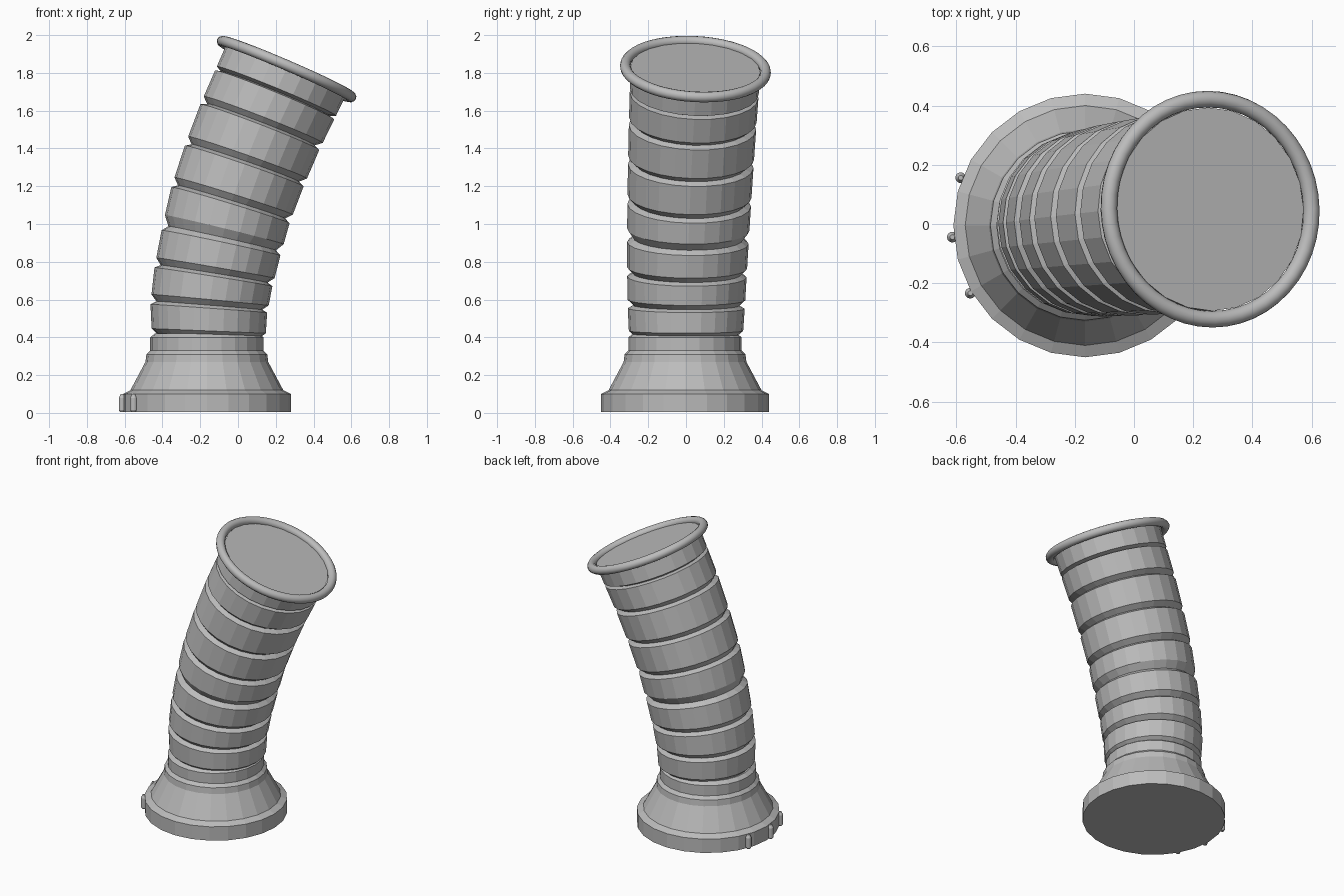
import bpy
import bmesh
from math import radians, sin, cos, tau
from mathutils import Vector, Matrix, Euler

cube = bpy.data.objects.get("Cube")
if cube:
    bpy.data.objects.remove(cube, do_unlink=True)

SIDES = 24
BASE_CENTRE = Vector((-0.165, -0.005, 0))

grey = bpy.data.materials.new("plain grey")
grey.use_nodes = True
colour = (0.5, 0.5, 0.5, 1)
grey.diffuse_color = colour
grey.node_tree.nodes["Principled BSDF"].inputs["Base Color"].default_value = colour


def add_object(name, bm):
    bmesh.ops.recalc_face_normals(bm, faces=bm.faces)
    mesh = bpy.data.meshes.new(name)
    bm.to_mesh(mesh)
    bm.free()
    mesh.materials.append(grey)
    obj = bpy.data.objects.new(name, mesh)
    bpy.context.collection.objects.link(obj)
    return obj


def loft(name, rings):
    """Bridge a stack of (matrix, radius) circles and cap both ends."""
    bm = bmesh.new()
    loops = []
    for matrix, radius in rings:
        angles = [tau * i / SIDES for i in range(SIDES)]
        loops.append([bm.verts.new(matrix @ Vector((radius * cos(a), radius * sin(a), 0)))
                      for a in angles])
    for low, high in zip(loops, loops[1:]):
        for i in range(SIDES):
            j = (i + 1) % SIDES
            bm.faces.new((low[i], low[j], high[j], high[i]))
    bm.faces.new(loops[0])
    bm.faces.new(loops[-1])
    return add_object(name, bm)


# Leaning centre line of the tube: height, sideways position, tilt in degrees
SPINE = [(0.41, -0.155, 2), (0.55, -0.155, 4), (0.72, -0.13, 9), (0.9, -0.09, 12),
         (1.1, -0.04, 17), (1.31, 0.034, 19), (1.51, 0.114, 21), (1.82, 0.257, 23.3)]


def spine_frame(z):
    for (z0, x0, t0), (z1, x1, t1) in zip(SPINE, SPINE[1:]):
        if z <= z1:
            break
    f = (z - z0) / (z1 - z0)
    rise = max(0, (z - 0.43) / 1.39)
    place = Vector((x0 + (x1 - x0) * f, 0.05 * rise ** 1.5, z))
    turn = Euler((radians(-3 * rise), radians(t0 + (t1 - t0) * f), 0))
    return Matrix.Translation(place) @ turn.to_matrix().to_4x4()


def tube_radius(z):
    return 0.302 + 0.042 * max(0, (z - 0.43) / 1.39) ** 0.7


# Flared base with a collar
profile = [(0.445, 0.005), (0.445, 0.1), (0.405, 0.12), (0.325, 0.27),
           (0.32, 0.31), (0.3, 0.33), (0.3, 0.4), (0.275, 0.42)]
loft("flared_base", [(Matrix.Translation(BASE_CENTRE + Vector((0, 0, z))), r)
                     for r, z in profile])

# Ribbed tube: wide bands with a narrow groove between them
bands = [(0.434, 0.553), (0.598, 0.72), (0.767, 0.9), (0.97, 1.1),
         (1.148, 1.307), (1.352, 1.513), (1.552, 1.683), (1.703, 1.82)]
rings = [(spine_frame(0.41), 0.275)]
for i, (bottom, top) in enumerate(bands):
    rings += [(spine_frame(z), tube_radius(z)) for z in (bottom, top)]
    if i + 1 < len(bands):
        z = top + 0.35 * (bands[i + 1][0] - top)
        rings.append((spine_frame(z), tube_radius(z) * 0.905))
loft("ribbed_tube", rings)

# Round rim at the mouth
bpy.ops.mesh.primitive_torus_add(major_radius=0.372, minor_radius=0.028,
                                 major_segments=48, minor_segments=12)
rim = bpy.context.object
rim.name = "mouth_rim"
rim.data.materials.append(grey)
rim.matrix_world = spine_frame(1.82)
bpy.ops.object.shade_smooth()

# Small upright pegs on the right side of the base
for number, angle in enumerate((159, 185, 210.5), 1):
    a = radians(angle)
    spot = BASE_CENTRE + Vector((cos(a), sin(a), 0)) * 0.45
    loft("base_peg_%d" % number,
         [(Matrix.Translation(spot + Vector((0, 0, z))), r)
          for r, z in ((0.012, 0.005), (0.018, 0.015), (0.018, 0.08), (0.008, 0.1))])
